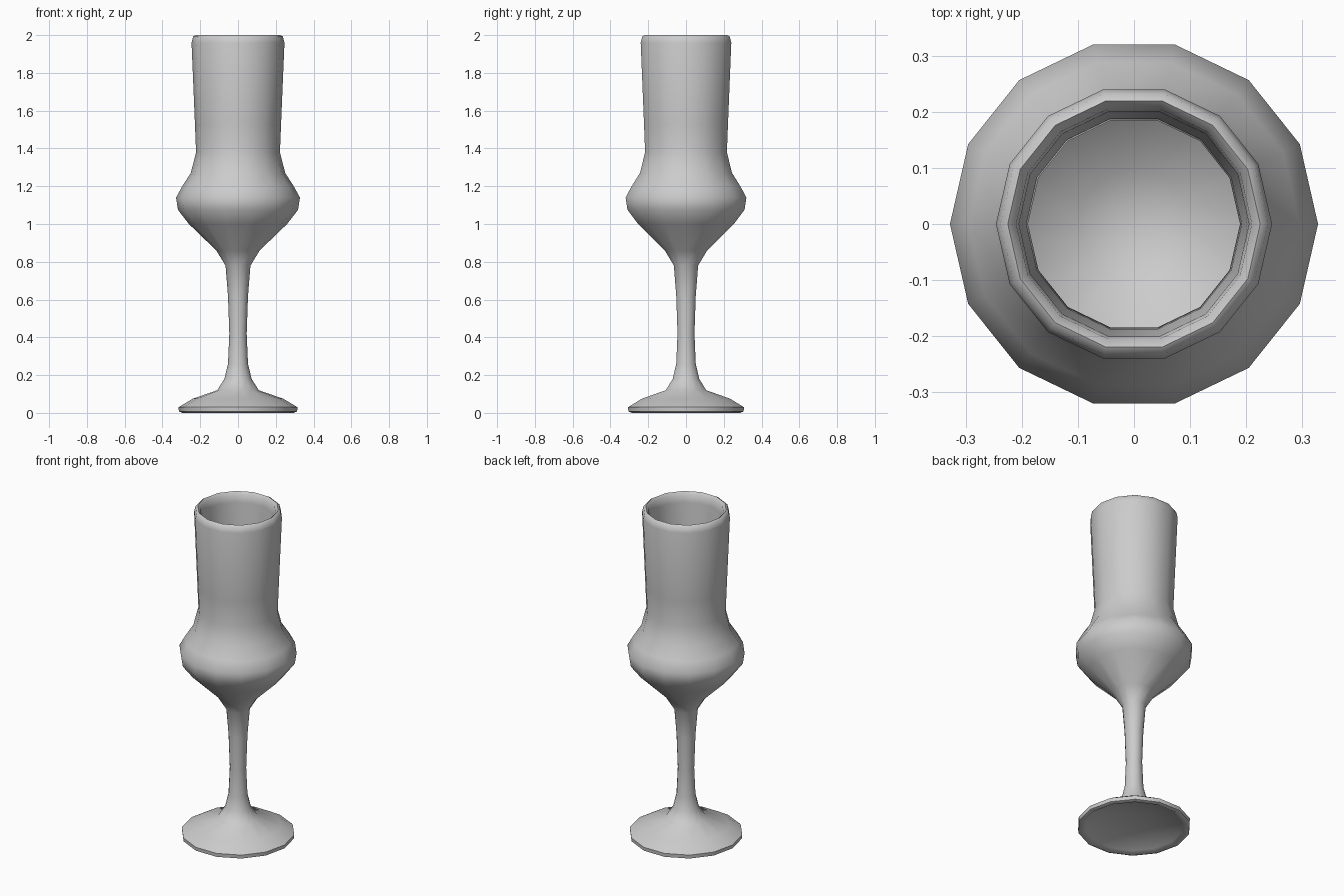
import bpy, bmesh
from math import cos, sin, pi, radians

if "Cube" in bpy.data.objects:
    bpy.data.objects.remove(bpy.data.objects["Cube"])

SIDES = 14

# Closed glass profile (radius, z): underside, foot, stem, bowl, rim, inside
PROFILE = [
    (0, 0.055), (0.12, 0.045), (0.27, 0.015), (0.295, 0.0), (0.313, 0.008), (0.315, 0.03),
    (0.24, 0.075), (0.11, 0.12), (0.072, 0.18), (0.053, 0.26), (0.046, 0.42),
    (0.053, 0.62), (0.066, 0.78), (0.115, 0.86), (0.26, 1.0),
    (0.318, 1.075), (0.328, 1.14), (0.295, 1.20), (0.25, 1.27), (0.222, 1.38),
    (0.228, 1.53), (0.246, 1.96), (0.238, 1.992), (0.225, 2.0), (0.21, 1.985),
    (0.205, 1.94), (0.192, 1.53), (0.189, 1.39), (0.216, 1.27), (0.265, 1.2),
    (0.295, 1.13), (0.285, 1.08), (0.235, 1.01), (0.1, 0.91), (0, 0.885),
]


def lathe(name, profile, sides):
    bm = bmesh.new()
    rings = []
    for r, z in profile:
        if r == 0:
            rings.append([bm.verts.new((0, 0, z))] * sides)
        else:
            rings.append([bm.verts.new((r * cos(2 * pi * i / sides),
                                        r * sin(2 * pi * i / sides), z))
                          for i in range(sides)])
    for a, b in zip(rings, rings[1:]):
        for i in range(sides):
            j = (i + 1) % sides
            corners = list(dict.fromkeys((a[i], a[j], b[j], b[i])))
            bm.faces.new(corners)
    bmesh.ops.recalc_face_normals(bm, faces=bm.faces)
    mesh = bpy.data.meshes.new(name)
    bm.to_mesh(mesh)
    bm.free()
    obj = bpy.data.objects.new(name, mesh)
    bpy.context.collection.objects.link(obj)
    return obj


# Stemmed tulip glass, smooth except at the foot edge
glass = lathe("stemmed_glass", PROFILE, SIDES)
bpy.context.view_layer.objects.active = glass
glass.select_set(True)
bpy.ops.object.shade_smooth_by_angle(angle=radians(60))
